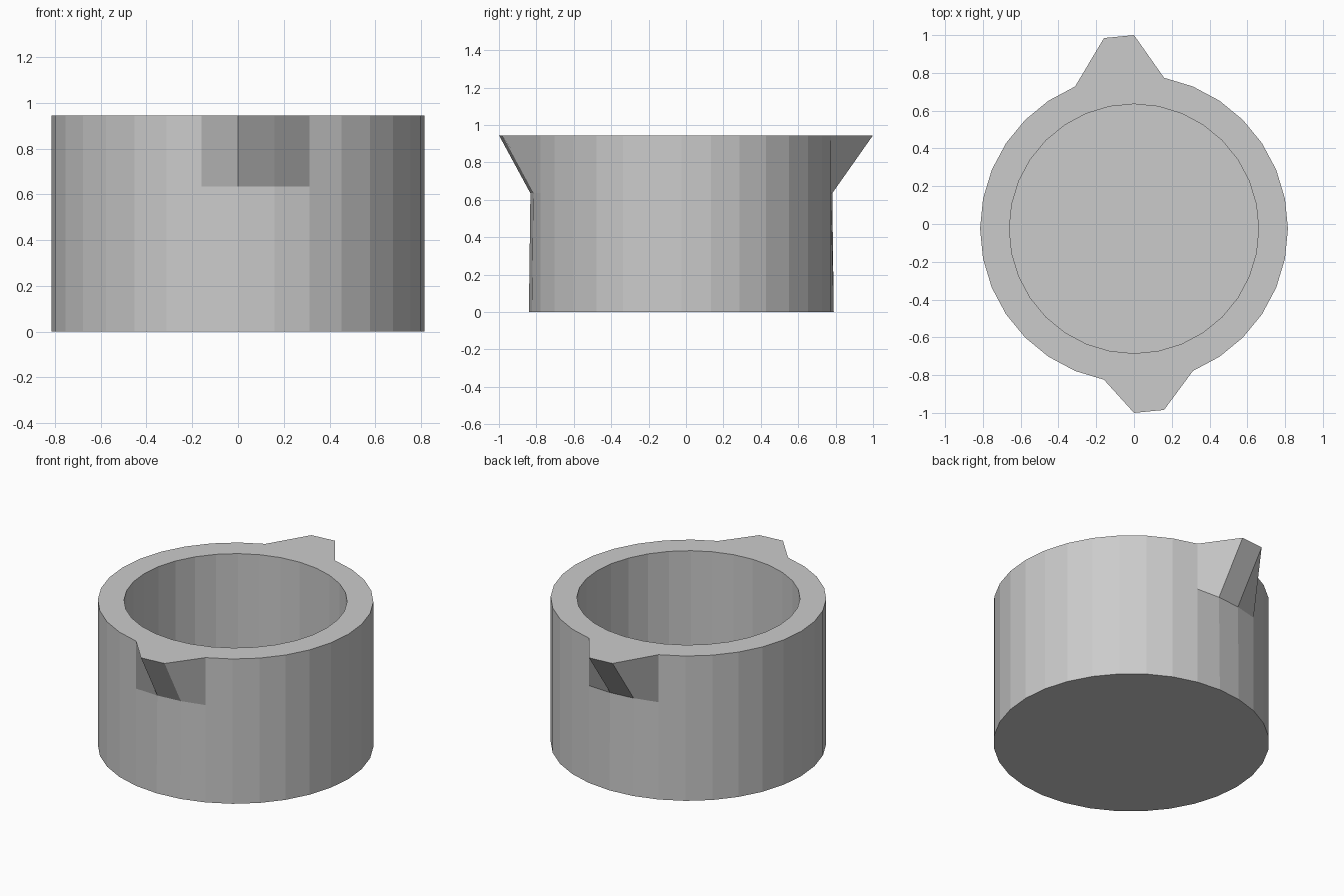
import bpy, bmesh, math

if "Cube" in bpy.data.objects:
    bpy.data.objects.remove(bpy.data.objects["Cube"])

SIDES = 32
CY = -0.025            # the cup body sits slightly off centre
R_OUT, R_IN = 0.815, 0.66
Z_LIP, Z_TOP, Z_FLOOR = 0.635, 0.945, 0.14

bm = bmesh.new()


def ring(radius, z):
    step = 2 * math.pi / SIDES
    return [bm.verts.new((radius * math.sin(i * step),
                          CY + radius * math.cos(i * step), z))
            for i in range(SIDES)]


def bridge(a, b):
    for i in range(SIDES):
        j = (i + 1) % SIDES
        bm.faces.new((a[i], a[j], b[j], b[i]))


# Cup body: outer wall, rim, inner wall, closed floor and base
rings = [ring(R_OUT, 0), ring(R_OUT, Z_LIP), ring(R_OUT, Z_TOP),
         ring(R_IN, Z_TOP), ring(R_IN, Z_FLOOR)]
for a, b in zip(rings, rings[1:]):
    bridge(a, b)
bm.faces.new(rings[0])
bm.faces.new(rings[-1])

# Two lugs: pull a pair of rim vertices outwards, front and back
half = SIDES // 2
for first, last, out in ((0, -1, 0.21), (half, half - 1, -0.16)):
    for k in (first, last):
        rings[2][k].co.y += out
        rings[1][k].co.y -= math.copysign(0.008, out)

bmesh.ops.recalc_face_normals(bm, faces=bm.faces)
mesh = bpy.data.meshes.new("cup")
bm.to_mesh(mesh)
bm.free()
cup = bpy.data.objects.new("cup", mesh)
bpy.context.collection.objects.link(cup)
